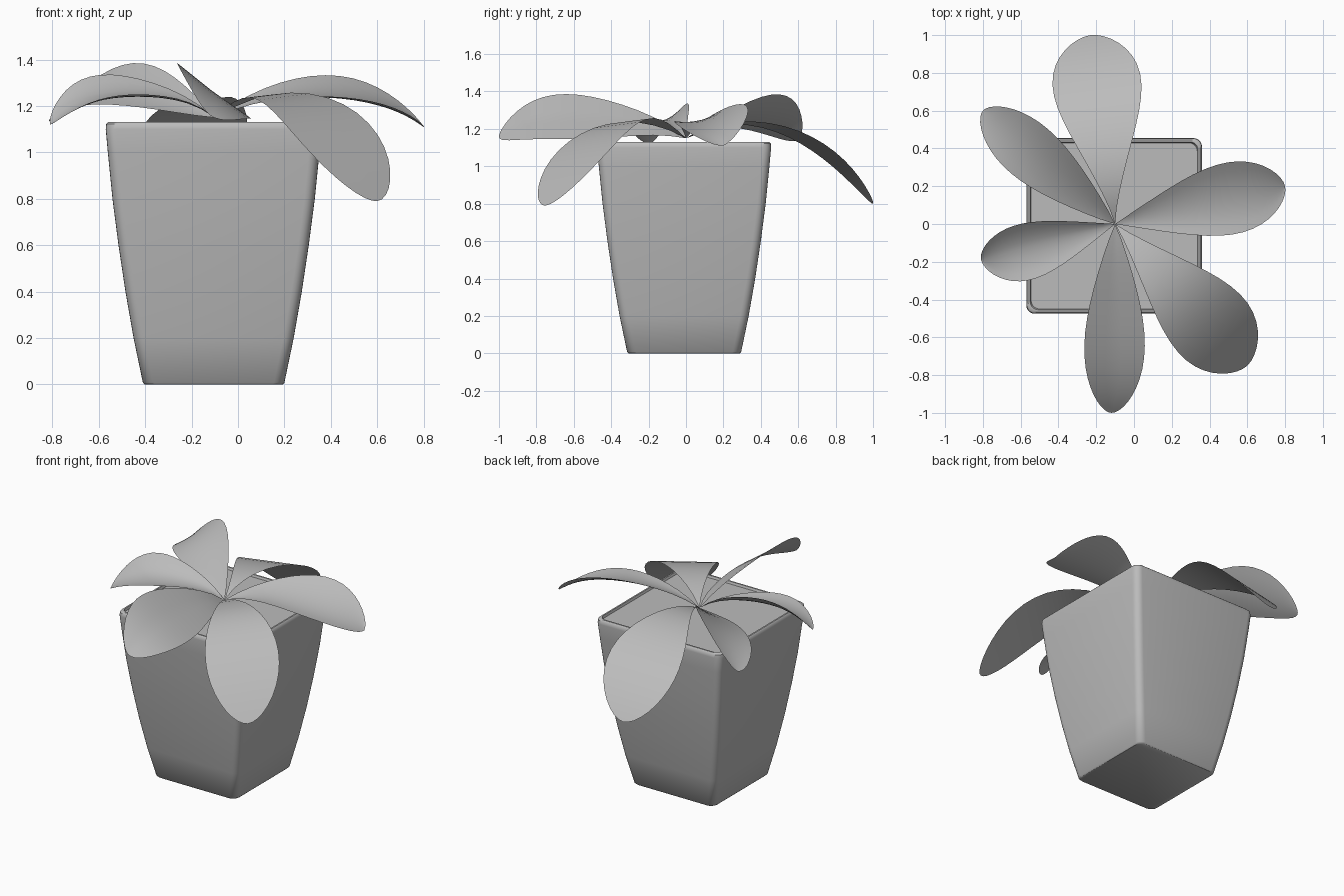
import bpy, bmesh, math
from mathutils import Vector

cube = bpy.data.objects.get("Cube")
if cube:
    bpy.data.objects.remove(cube)

grey = bpy.data.materials.new("plain grey")
grey.use_nodes = True
colour = (0.5, 0.5, 0.5, 1)
grey.diffuse_color = colour
grey.node_tree.nodes["Principled BSDF"].inputs["Base Color"].default_value = colour

CENTRE = Vector((-0.105, -0.01, 0))


def finish(bm, name, angle):
    """Turn a bmesh into a smooth shaded object."""
    bmesh.ops.remove_doubles(bm, verts=bm.verts, dist=0.0005)
    bmesh.ops.recalc_face_normals(bm, faces=bm.faces)
    mesh = bpy.data.meshes.new(name)
    bm.to_mesh(mesh)
    bm.free()
    mesh.materials.append(grey)
    obj = bpy.data.objects.new(name, mesh)
    bpy.context.collection.objects.link(obj)
    bpy.ops.object.select_all(action="DESELECT")
    obj.select_set(True)
    bpy.context.view_layer.objects.active = obj
    bpy.ops.object.shade_smooth_by_angle(angle=math.radians(angle))
    return obj


def rounded_square(bm, half, z, radius, steps=5):
    """One ring of the pot: a square with rounded corners."""
    ring = []
    for corner in range(4):
        turn = corner * math.pi / 2
        for i in range(steps + 1):
            a = turn + i / steps * math.pi / 2
            mid = turn + math.pi / 4
            c = (half - radius) * math.sqrt(2)
            ring.append(bm.verts.new(CENTRE + Vector((
                c * math.cos(mid) + radius * math.cos(a),
                c * math.sin(mid) + radius * math.sin(a), z))))
    return ring


def build_pot():
    # Wall from the base up, over the lip and down to the soil
    profile = [(0.297, 0), (0.305, 0.008), (0.345, 0.2), (0.38, 0.4),
               (0.41, 0.6), (0.436, 0.8), (0.456, 1.0), (0.465, 1.1),
               (0.463, 1.122), (0.455, 1.13), (0.445, 1.13), (0.44, 1.115)]
    bm = bmesh.new()
    rings = [rounded_square(bm, h, z, 0.045) for h, z in profile]
    for low, high in zip(rings, rings[1:]):
        for i in range(len(low)):
            j = (i + 1) % len(low)
            bm.faces.new((low[i], low[j], high[j], high[i]))
    bm.faces.new(rings[0][::-1])
    bm.faces.new(rings[-1])
    finish(bm, "pot", 40)


def spine_height(heights, t):
    """Smooth curve through evenly spaced heights."""
    n = len(heights) - 1
    total = 0
    for i, h in enumerate(heights):
        for j in range(n + 1):
            if j != i:
                h *= (t * n - j) / (i - j)
        total += h
    return total


def build_leaf(name, tip, widths, heights, rises, fullness, rows=18, cols=8):
    """A curved blade: spine heights, left/right half widths and edge rises."""
    base = Vector((-0.1, 0))
    axis = Vector(tip) - base
    side = Vector((-axis.y, axis.x)).normalized()
    tilt = (rises[0] - rises[1]) / 2
    cup = (rises[0] + rises[1]) / 2
    bm = bmesh.new()
    grid = []
    for r in range(rows + 1):
        t = math.sin(r / rows * math.pi / 2)
        w = max(0, math.sin(math.pi * t ** fullness)) ** 0.55
        row = []
        for c in range(cols + 1):
            s = 1 - 2 * c / cols
            half = widths[0] if s > 0 else widths[1]
            p = base + axis * t + side * s * half * w
            z = spine_height(heights, t) + w * (tilt * s + cup * s * s)
            row.append(bm.verts.new((p.x, p.y, z)))
        grid.append(row)
    for a, b in zip(grid, grid[1:]):
        for c in range(cols):
            bm.faces.new((a[c], a[c + 1], b[c + 1], b[c]))
    leaf = finish(bm, name, 60)
    # Keep the upper side of the blade facing up
    if sum(p.normal.z * p.area for p in leaf.data.polygons) < 0:
        leaf.data.flip_normals()


build_pot()
build_leaf("back_leaf", (-0.23, 1.0), (0.235, 0.235),
           (1.15, 1.23, 1.2, 1.07, 0.8), (-0.02, 0.02), 2.3)
build_leaf("front_leaf", (-0.12, -1.0), (0.17, 0.15),
           (1.15, 1.23, 1.26, 1.26, 1.16), (-0.12, 0.12), 1.6)
build_leaf("left_leaf", (0.8, 0.2), (0.19, 0.19),
           (1.15, 1.23, 1.25, 1.22, 1.11), (0.09, -0.01), 1.8)
build_leaf("right_leaf", (-0.81, -0.19), (0.17, 0.13),
           (1.15, 1.23, 1.25, 1.23, 1.12), (0, 0.09), 1.8)
build_leaf("back_right_leaf", (-0.8, 0.6), (0.155, 0.15),
           (1.15, 1.22, 1.27, 1.26, 1.14), (-0.07, 0.11), 1.6)
build_leaf("front_left_leaf", (0.6, -0.75), (0.23, 0.22),
           (1.15, 1.24, 1.22, 1.07, 0.79), (0.02, -0.02), 2.1)
